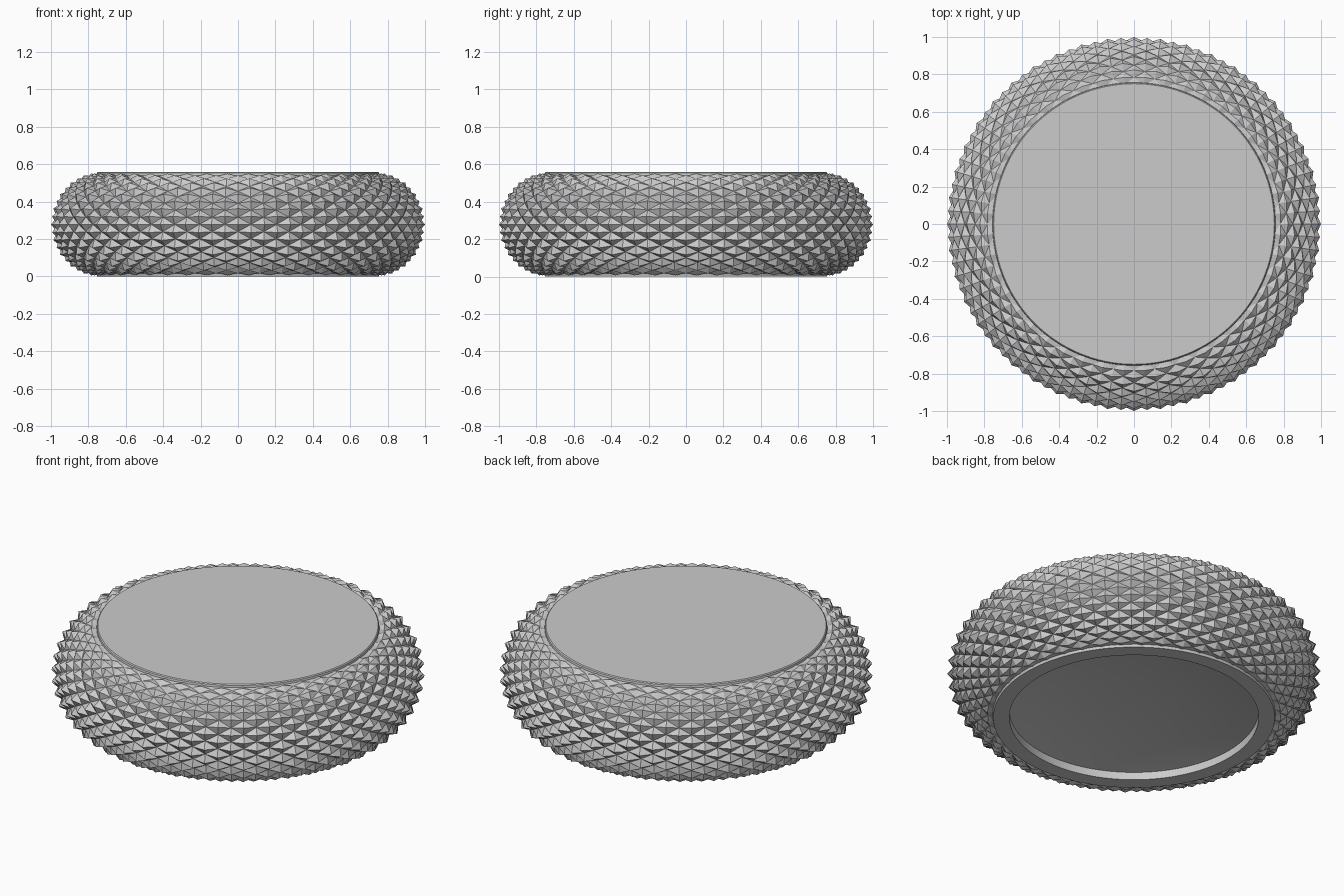
import bpy, bmesh
from math import sin, cos, pi, radians, sqrt

cube = bpy.data.objects.get("Cube")
if cube:
    bpy.data.objects.remove(cube, do_unlink=True)

STUDS = 44          # wide diamond studs around one row
ROWS = 20           # half-stud steps over the rounded side
RING, MID_Z = 0.72, 0.278
BULGE, HALF_HEIGHT = 0.25, 0.266
STUD_DEPTH = 0.03
LIMIT = radians(84)


def make_object(name, bm):
    bmesh.ops.recalc_face_normals(bm, faces=bm.faces)
    mesh = bpy.data.meshes.new(name)
    bm.to_mesh(mesh)
    bm.free()
    obj = bpy.data.objects.new(name, mesh)
    bpy.context.collection.objects.link(obj)
    return obj


def lathe(name, profile, segments=144):
    """Revolve (radius, z) points around the z axis, then smooth by angle."""
    bm = bmesh.new()
    verts = [bm.verts.new((r, 0, z)) for r, z in profile]
    edges = [bm.edges.new(pair) for pair in zip(verts, verts[1:])]
    bmesh.ops.spin(bm, geom=verts + edges, cent=(0, 0, 0), axis=(0, 0, 1),
                   angle=2 * pi, steps=segments)
    bmesh.ops.remove_doubles(bm, verts=bm.verts, dist=0.0001)
    obj = make_object(name, bm)
    bpy.ops.object.select_all(action='DESELECT')
    obj.select_set(True)
    bpy.context.view_layer.objects.active = obj
    bpy.ops.object.shade_smooth_by_angle(angle=radians(35))
    return obj


# Studded side: a grid whose alternate points are raised into diamond pyramids,
# shallower towards the top and bottom rims
bm = bmesh.new()
columns = 2 * STUDS
grid = []
for j in range(ROWS + 1):
    tilt = LIMIT * (2 * j / ROWS - 1)
    row = []
    for k in range(columns):
        raised = (j + k) % 2 == 0 and 0 < j < ROWS
        lift = STUD_DEPTH * sqrt(cos(tilt)) if raised else 0
        radius = RING + (BULGE + lift) * cos(tilt)
        turn = 2 * pi * k / columns
        row.append(bm.verts.new((radius * cos(turn), radius * sin(turn),
                                 MID_Z + (HALF_HEIGHT + lift) * sin(tilt))))
    grid.append(row)

for j in range(ROWS):
    for k in range(columns):
        n = (k + 1) % columns
        a, b = grid[j][k], grid[j][n]
        c, d = grid[j + 1][n], grid[j + 1][k]
        # Split each cell along its valley
        if (j + k) % 2 == 0:
            bm.faces.new((a, b, d))
            bm.faces.new((b, c, d))
        else:
            bm.faces.new((a, b, c))
            bm.faces.new((a, c, d))
make_object("studded_side", bm)

# Flat top disc with a fine edge
lathe("top_disc", [(0, 0.558), (0.75, 0.558), (0.755, 0.553),
                   (0.757, 0.538), (0, 0.538)])

# Base with flat foot ring, upright recess wall and gently domed floor
lathe("base", [(0, 0.105), (0.2, 0.102), (0.4, 0.086), (0.55, 0.066),
               (0.667, 0.045), (0.667, 0), (0.753, 0), (0.757, 0.018),
               (0.745, 0.022)])
